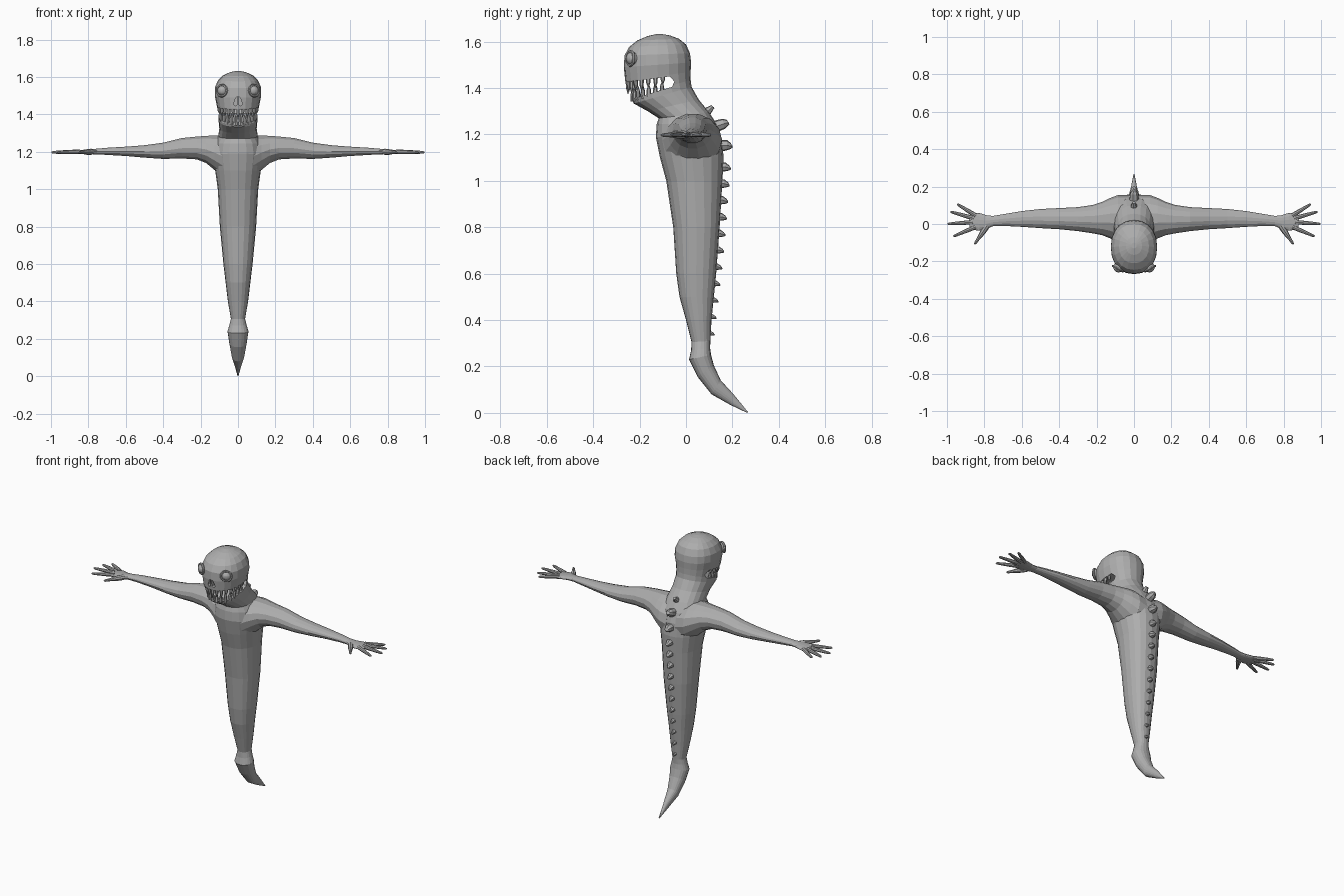
import bpy, bmesh, math
from mathutils import Vector as V

if "Cube" in bpy.data.objects:
    bpy.data.objects.remove(bpy.data.objects["Cube"])

grey = bpy.data.materials.new("skin grey")
grey.diffuse_color = (0.42, 0.42, 0.42, 1)
grey.use_nodes = True
grey.node_tree.nodes["Principled BSDF"].inputs["Base Color"].default_value = grey.diffuse_color


def finish(bm, name):
    bmesh.ops.recalc_face_normals(bm, faces=bm.faces)
    me = bpy.data.meshes.new(name)
    bm.to_mesh(me)
    bm.free()
    me.materials.append(grey)
    ob = bpy.data.objects.new(name, me)
    bpy.context.collection.objects.link(ob)
    return ob


def add_loft(bm, rings, n, power=2.0):
    """Skin a list of (centre, half axis u, half axis v) rings and cap both ends."""
    def sc(t):
        return math.copysign(abs(t) ** (2 / power), t)
    loops = []
    for c, u, v in rings:
        a = [2 * math.pi * i / n for i in range(n)]
        loops.append([bm.verts.new(V(c) + V(u) * sc(math.cos(t)) + V(v) * sc(math.sin(t))) for t in a])
    for p, q in zip(loops, loops[1:]):
        for i in range(n):
            j = (i + 1) % n
            bm.faces.new((p[i], p[j], q[j], q[i]))
    bm.faces.new(loops[0])
    bm.faces.new(loops[-1])


def add_spike(bm, pts, radii, n=6):
    """Tapered tube through points."""
    pts = [V(p) for p in pts]
    d = (pts[-1] - pts[0]).normalized()
    u = d.cross(V((0, 0, 1)) if abs(d.z) < 0.9 else V((1, 0, 0))).normalized()
    v = d.cross(u)
    add_loft(bm, [(p, u * r, v * r) for p, r in zip(pts, radii)], n)


def prism(name, pts, shift):
    bm = bmesh.new()
    a = [bm.verts.new(p) for p in pts]
    b = [bm.verts.new(V(p) + V(shift)) for p in pts]
    bm.faces.new(a)
    bm.faces.new(b)
    for i in range(len(a)):
        j = (i + 1) % len(a)
        bm.faces.new((a[i], a[j], b[j], b[i]))
    return finish(bm, name)


def cut(ob, cutter):
    m = ob.modifiers.new("cut", 'BOOLEAN')
    m.operation, m.solver, m.object = 'DIFFERENCE', 'EXACT', cutter
    bpy.context.view_layer.objects.active = ob
    bpy.ops.object.modifier_apply(modifier=m.name)
    bpy.data.objects.remove(cutter)


# Tail, torso, neck and head: front y, front z, back y, back z, half width
profile = [
    (.264, .0, .267, .004, .003), (.19, .035, .205, .08, .016), (.11, .08, .15, .14, .034),
    (.05, .155, .12, .205, .047), (.013, .23, .108, .25, .056), (.022, .27, .104, .28, .046),
    (.024, .305, .105, .31, .038), (.0, .4, .11, .4, .054), (-.028, .5, .12, .5, .066),
    (-.042, .6, .13, .6, .078), (-.055, .8, .145, .8, .097), (-.085, 1.0, .157, 1.0, .108),
    (-.112, 1.1, .162, 1.1, .122), (-.13, 1.19, .155, 1.18, .135), (-.126, 1.245, .135, 1.24, .125),
    (-.118, 1.27, .1, 1.295, .106), (-.165, 1.3, .055, 1.35, .1), (-.225, 1.333, .024, 1.405, .104),
    (-.238, 1.36, .02, 1.435, .106), (-.262, 1.43, .02, 1.47, .114), (-.268, 1.49, .022, 1.51, .124),
    (-.265, 1.54, .017, 1.55, .123), (-.245, 1.577, .0, 1.588, .107), (-.21, 1.605, -.03, 1.612, .08),
    (-.165, 1.624, -.07, 1.627, .043), (-.13, 1.632, -.1, 1.632, .014)]
bm = bmesh.new()
add_loft(bm, [((0, (a + c) / 2, (b + d) / 2), (w, 0, 0), (0, (c - a) / 2, (d - b) / 2))
              for a, b, c, d, w in profile], 20, 2.2)
body = finish(bm, "body_and_head")

# Open mouth and nostrils
cut(body, prism("mouth_cutter", [(-.2, y, z) for y, z in (
    (-.4, 1.302), (-.06, 1.405), (-.05, 1.428), (-.07, 1.45), (-.262, 1.425), (-.4, 1.41))], (.4, 0, 0)))
for s in (1, -1):
    cut(body, prism("nostril_cutter", [(s * x, -.3, z) for x, z in (
        (.004, 1.495), (.012, 1.488), (.025, 1.455), (.016, 1.445), (.004, 1.452))], (0, .062, 0)))

# Teeth along both jaws
for name, sign in (("upper_teeth", -1), ("lower_teeth", 1)):
    bm = bmesh.new()
    count = 15 if sign < 0 else 14
    for i in range(count):
        t = math.radians(-100 + 200 * i / (count - 1))
        w, r = (.103, .128) if sign < 0 else (.093, .108)
        x, y = w * math.sin(t), -.122 - r * math.cos(t)
        z = 1.424 + (y + .262) * .135 if sign < 0 else 1.352 + (y + .235) * .303
        h = (.052 if i % 2 else .042) * (.72 + .28 * math.cos(t))
        add_spike(bm, [(x, y, z - sign * .012), (x, y, z + sign * h * .45), (x * .97, y, z + sign * h)],
                  (.0105, .009, .0015))
    finish(bm, name)

# Eyes with raised lids
for s, side in ((1, "left"), (-1, "right")):
    bpy.ops.mesh.primitive_uv_sphere_add(segments=16, ring_count=10, radius=.028,
                                         location=(s * .082, -.231, 1.527))
    eye = bpy.context.object
    eye.name = side + "_eye"
    eye.data.materials.append(grey)
    d = V((s * .55, -1, .05)).normalized()
    bpy.ops.mesh.primitive_torus_add(major_radius=.03, minor_radius=.0065, major_segments=18, minor_segments=6,
                                     location=V((s * .082, -.231, 1.527)) + d * .009,
                                     rotation=d.to_track_quat('Z', 'Y').to_euler())
    lid = bpy.context.object
    lid.name = side + "_eyelid"
    lid.data.materials.append(grey)

# Arms with palms: x, front y, back y, bottom z, top z
arm = [(.03, -.115, .155, 1.04, 1.285), (.085, -.1, .155, 1.065, 1.29), (.125, -.078, .14, 1.1, 1.29),
       (.17, -.06, .118, 1.138, 1.287), (.22, -.05, .102, 1.158, 1.283), (.3, -.038, .09, 1.163, 1.275),
       (.4, -.028, .085, 1.161, 1.25), (.5, -.022, .08, 1.168, 1.236), (.6, -.015, .069, 1.177, 1.228),
       (.7, -.01, .052, 1.183, 1.222), (.755, -.012, .043, 1.186, 1.217), (.79, -.028, .047, 1.187, 1.214),
       (.83, -.036, .06, 1.188, 1.211), (.865, -.03, .06, 1.19, 1.208), (.88, -.018, .045, 1.193, 1.205)]
# Fingers: base x, y and tip x, y
fingers = [(.845, .045, .945, .106), (.855, .03, .982, .066), (.86, .01, .998, .0),
           (.845, -.015, .966, -.066), (.785, -.008, .852, -.108)]
for s, side in ((1, "left"), (-1, "right")):
    bm = bmesh.new()
    add_loft(bm, [((s * x, (a + b) / 2, (c + d) / 2), (0, (b - a) / 2, 0), (0, 0, (d - c) / 2))
                  for x, a, b, c, d in arm], 14)
    finish(bm, side + "_arm")
    bm = bmesh.new()
    for k, (x, y, tx, ty) in enumerate(fingers):
        path = [(s * (x + (tx - x) * f), y + (ty - y) * f, 1.2 - .003 * f) for f in (0, .35, .7, .94, 1)]
        g = 1.4 if k == 4 else 1
        add_spike(bm, path, (.012 * g, .011 * g, .009, .007, .003), 8)
    finish(bm, side + "_fingers")

# Row of back spikes: tip y, z, radius, upward lean
spikes = [(.122, 1.318, .02, .045), (.186, 1.25, .027, .018), (.2, 1.15, .027, 0)]
spikes += [(.193 - .0069 * i + .0012 * max(0, 5 - abs(i - 5)), 1.055 - .0715 * i, .023 - .0009 * i, -.004)
           for i in range(11)]
bm = bmesh.new()
for y, z, r, lean in spikes:
    add_spike(bm, [(0, y - .065, z - lean), (0, y - .024, z - lean * .4 + .003), (0, y - .008, z), (0, y, z - .004)],
              (r, r * .85, r * .5, r * .15), 7)
finish(bm, "back_spikes")
